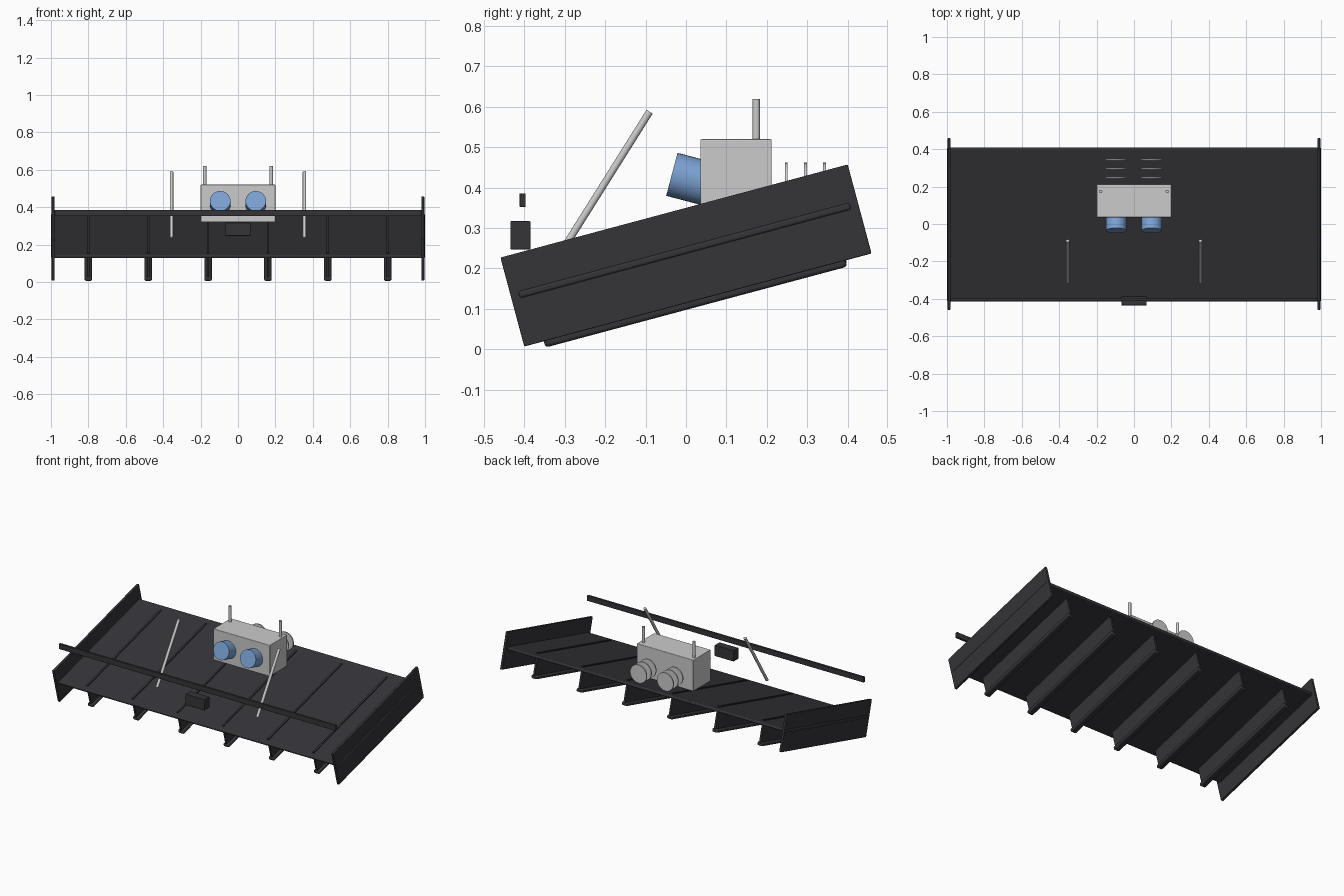
import bpy, math
from mathutils import Vector, Matrix

if "Cube" in bpy.data.objects:
    bpy.data.objects.remove(bpy.data.objects["Cube"])

TILT = math.radians(15)
FRAME = Matrix.Translation((0, 0, 0.232)) @ Matrix.Rotation(TILT, 4, 'X')


def material(name, rgb):
    m = bpy.data.materials.new(name)
    m.diffuse_color = (*rgb, 1)
    m.use_nodes = True
    m.node_tree.nodes["Principled BSDF"].inputs["Base Color"].default_value = m.diffuse_color
    return m


CARBON = material("carbon", (0.035, 0.035, 0.04))
BLUE = material("blue", (0.2, 0.36, 0.65))
RED = material("red", (0.8, 0.03, 0.03))


def box(name, lo, hi, mat=None, tilted=False, bevel=0.0):
    """Box between two corners, optionally in the tilted wing frame."""
    lo, hi = Vector(lo), Vector(hi)
    bpy.ops.mesh.primitive_cube_add(size=1)
    o = bpy.context.object
    o.name = name
    o.data.transform(Matrix.Translation((lo + hi) / 2) @ Matrix.Diagonal((*(hi - lo), 1)))
    if tilted:
        o.data.transform(FRAME)
    if mat:
        o.data.materials.append(mat)
    if bevel:
        b = o.modifiers.new("bevel", 'BEVEL')
        b.width, b.segments = bevel, 3
        bpy.ops.object.shade_smooth_by_angle()
    return o


def rod(name, a, b, r, mat=None, sides=24):
    """Cylinder from point a to point b."""
    a, b = Vector(a), Vector(b)
    bpy.ops.mesh.primitive_cylinder_add(vertices=sides, radius=r, depth=(b - a).length)
    o = bpy.context.object
    o.name = name
    o.data.transform(Matrix.Translation((a + b) / 2)
                     @ (b - a).to_track_quat('Z', 'Y').to_matrix().to_4x4())
    if mat:
        o.data.materials.append(mat)
    bpy.ops.object.shade_smooth_by_angle()
    return o


# Sloping floor panel, ends showing as ridges on the end plates
box("floor_panel", (-1, -0.425, 0.004), (1, 0.425, 0.022), CARBON, True, 0.006)

# Paired parts
for s, side in ((-1, "left"), (1, "right")):
    box(f"end_plate_{side}", (min(s * 0.98, s * 0.996), -0.445, -0.114),
        (max(s * 0.98, s * 0.996), 0.445, 0.114), CARBON, True, 0.003)

    # Vertical strakes with a thicker rail along the lower edge
    for i, x in enumerate((0.16, 0.48, 0.80)):
        x *= s
        box(f"strake_{side}_{i}", (x - 0.006, -0.39, -0.12), (x + 0.006, 0.38, 0.028), CARBON, True)
        box(f"strake_rail_{side}_{i}", (x - 0.02, -0.395, -0.130), (x + 0.02, 0.378, -0.108),
            CARBON, True, 0.008)

    # Slanted support struts
    rod(f"strut_{side}", (s * 0.355, -0.312, 0.235), (s * 0.355, -0.09, 0.588), 0.009)

    # Upright vent pipes on the gearbox
    rod(f"vent_pipe_{side}", (s * 0.178, 0.174, 0.50), (s * 0.178, 0.174, 0.62), 0.009)

    # Blue outlets pointing forward and slightly up
    rod(f"outlet_{side}", (s * 0.095, -0.035, 0.433), (s * 0.095, 0.075, 0.404), 0.055, BLUE, 32)

    # Cooling discs behind the gearbox
    for i in range(3):
        y = 0.248 + i * 0.0475
        rod(f"cooling_disc_{side}_{i}", (s * 0.095, y - 0.0035, 0.404),
            (s * 0.095, y + 0.0035, 0.404), 0.058, None, 32)

# Gearbox
box("gearbox", (-0.2, 0.036, 0.32), (0.2, 0.212, 0.52), None, False, 0.003)

# Crossbar and rear light
box("crossbar", (-0.98, -0.412, 0.352), (0.98, -0.397, 0.386), CARBON, False, 0.002)
box("light_housing", (-0.068, -0.435, 0.247), (0.068, -0.385, 0.317), CARBON, False, 0.003)
box("light_lens", (-0.05, -0.4349, 0.262), (0.05, -0.42, 0.302), RED)
